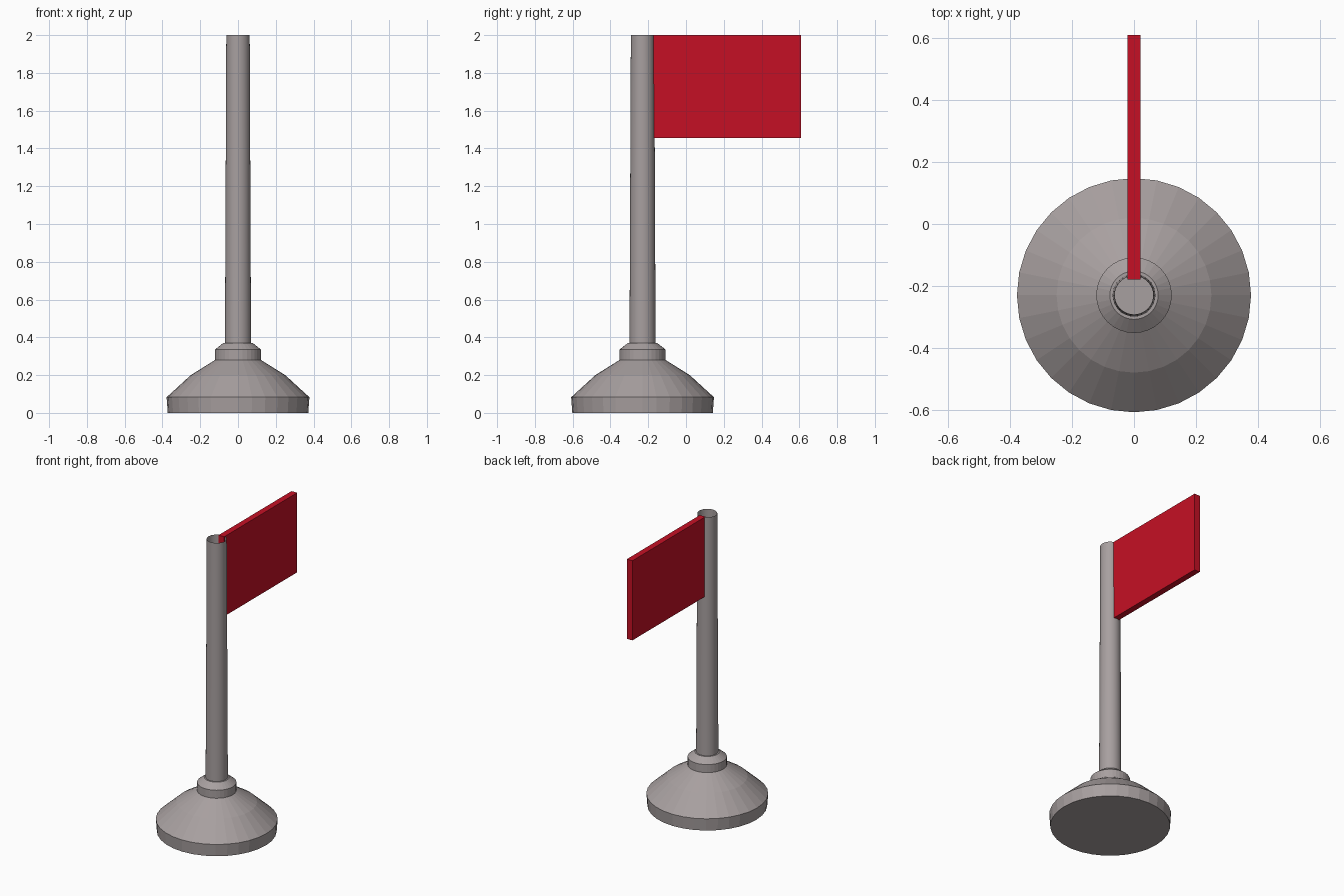
import bpy
import bmesh
from math import cos, sin, tau

cube = bpy.data.objects.get("Cube")
if cube:
    bpy.data.objects.remove(cube, do_unlink=True)

SIDES = 32
POLE_Y = -0.23


def make_material(name, color):
    mat = bpy.data.materials.new(name)
    mat.use_nodes = True
    mat.diffuse_color = color
    mat.node_tree.nodes["Principled BSDF"].inputs["Base Color"].default_value = color
    return mat


def add_object(name, bm, mat):
    bmesh.ops.recalc_face_normals(bm, faces=bm.faces)
    mesh = bpy.data.meshes.new(name)
    bm.to_mesh(mesh)
    bm.free()
    mesh.materials.append(mat)
    obj = bpy.data.objects.new(name, mesh)
    bpy.context.collection.objects.link(obj)
    return obj


def lathe(name, profile, mat, capped):
    """Turn a (radius, height) profile around the pole axis."""
    bm = bmesh.new()
    rings = [[bm.verts.new((r * cos(tau * i / SIDES), r * sin(tau * i / SIDES), z))
              for i in range(SIDES)] for r, z in profile]
    for low, high in zip(rings, rings[1:]):
        for i in range(SIDES):
            j = (i + 1) % SIDES
            bm.faces.new((low[i], low[j], high[j], high[i]))
    if capped:
        bm.faces.new(rings[0][::-1])
        bm.faces.new(rings[-1])
    obj = add_object(name, bm, mat)
    obj.location.y = POLE_Y
    return obj


metal = make_material("warm grey metal", (0.39, 0.35, 0.35, 1))
red = make_material("flag red", (0.56, 0.005, 0.018, 1))

# Weighted foot with a collar
lathe("base", [(0.372, 0), (0.378, 0.083), (0.25, 0.2), (0.122, 0.28),
               (0.122, 0.335), (0.078, 0.37)], metal, True)

# Open, slightly tapered tube
pole = lathe("pole", [(0.069, 0.37), (0.062, 2)], metal, False)
for poly in pole.data.polygons:
    poly.use_smooth = True

# Stiff rectangular flag, reaching just inside the pole
bm = bmesh.new()
bmesh.ops.create_cube(bm, size=1)
bmesh.ops.scale(bm, vec=(0.042, 0.79, 0.545), verts=bm.verts)
flag = add_object("flag", bm, red)
flag.location = (0, 0.215, 1.7275)
